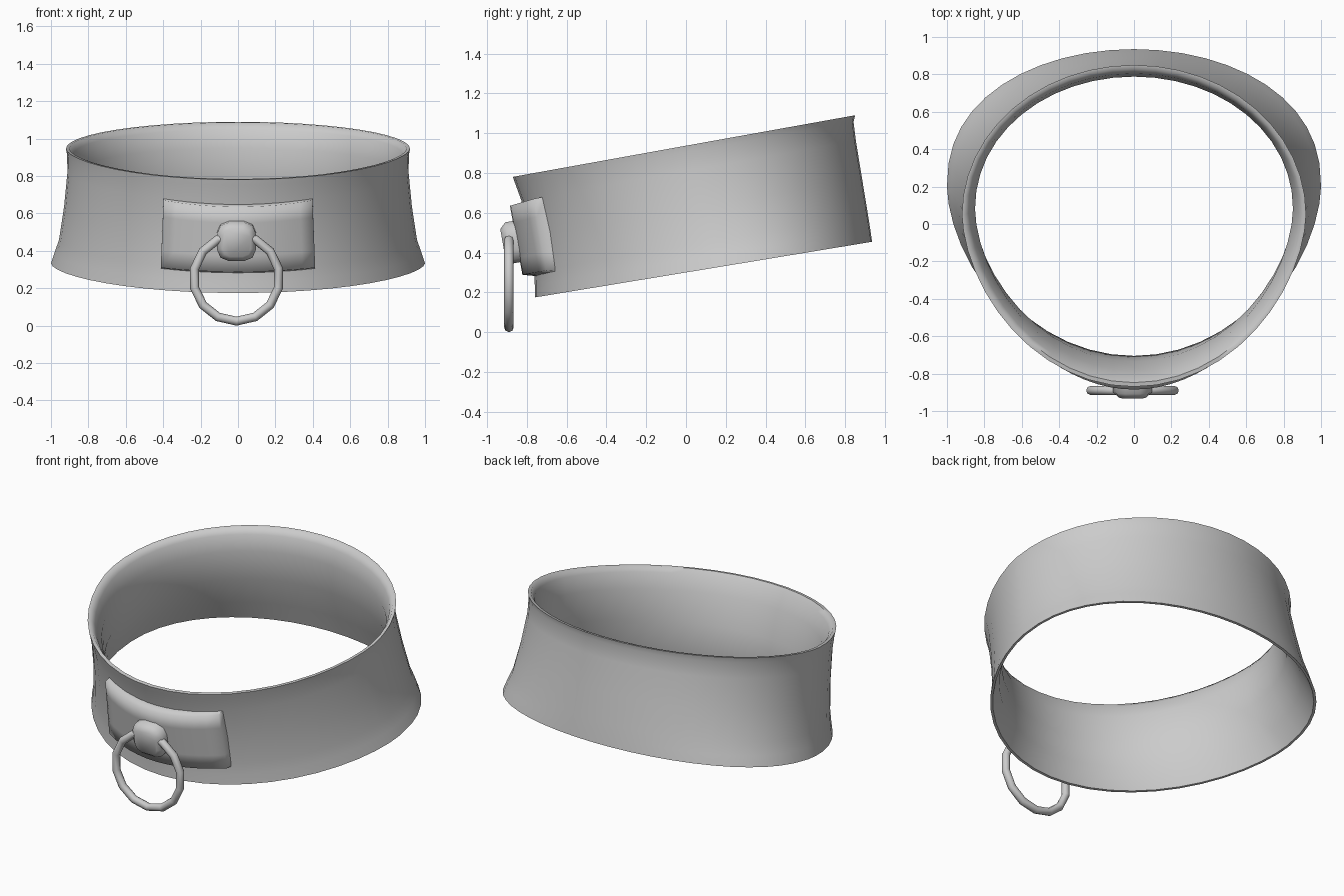
import bpy, bmesh
from math import sin, cos, pi, radians

if "Cube" in bpy.data.objects:
    bpy.data.objects.remove(bpy.data.objects["Cube"])


def mesh_object(name, verts, faces, angle=40):
    me = bpy.data.meshes.new(name)
    me.from_pydata(verts, [], faces)
    bm = bmesh.new()
    bm.from_mesh(me)
    bmesh.ops.recalc_face_normals(bm, faces=bm.faces)
    bm.to_mesh(me)
    bm.free()
    ob = bpy.data.objects.new(name, me)
    bpy.context.collection.objects.link(ob)
    smooth(ob, angle)
    return ob


def smooth(ob, angle):
    bpy.ops.object.select_all(action='DESELECT')
    ob.select_set(True)
    bpy.context.view_layer.objects.active = ob
    bpy.ops.object.shade_smooth_by_angle(angle=radians(angle))


# Collar band: closed loop of egg-shaped rings (height 0-1, half width, front y, back y, centre y)
RINGS = [
    (0.00, 1.000, -0.760, 0.935, 0.20),
    (0.10, 0.980, -0.760, 0.926, 0.18),
    (0.21, 0.957, -0.763, 0.915, 0.15),
    (0.50, 0.930, -0.787, 0.885, 0.10),
    (0.80, 0.912, -0.828, 0.854, 0.06),
    (0.95, 0.914, -0.860, 0.842, 0.05),
    (1.00, 0.920, -0.870, 0.850, 0.05),
    (1.00, 0.902, -0.848, 0.828, 0.05),
    (0.95, 0.880, -0.828, 0.805, 0.06),
    (0.80, 0.850, -0.785, 0.788, 0.08),
    (0.50, 0.860, -0.735, 0.815, 0.10),
    (0.20, 0.925, -0.705, 0.880, 0.15),
    (0.00, 0.985, -0.745, 0.920, 0.20),
]
N = 48
verts, faces = [], []
for t, a, yf, yb, yc in RINGS:
    for i in range(N):
        th = 2 * pi * i / N
        s = sin(th)
        if s > 0:
            y = yc + (yb - yc) * s ** (0.87 + 0.13 * t)
        else:
            y = yc - (yc - yf) * abs(s) ** 1.16
        z = (1 - t) * (0.30 + 0.165 * y) + t * (0.937 + 0.18 * y)
        verts.append((a * cos(th), y, z))
R = len(RINGS)
for r in range(R):
    for i in range(N):
        j, q = (i + 1) % N, (r + 1) % R
        faces.append((r * N + i, r * N + j, q * N + j, q * N + i))
mesh_object("collar_band", verts, faces, 60)

# Front plate: curved rectangular pad, front sheet and buried back sheet
NX, NZ = 12, 4
verts, faces = [], []
for depth in (0.0, 0.06):
    for k in range(NZ + 1):
        v = k / NZ
        for i in range(NX + 1):
            u = 2 * i / NX - 1
            x = u * (0.413 - 0.015 * v)
            y = -0.822 - 0.063 * v + 0.12 * u * u + depth
            z = 0.288 + 0.347 * v + (0.022 + 0.013 * v) * u * u
            verts.append((x, y, z + depth * 0.3 * (v - 0.3)))
W, S = NX + 1, (NX + 1) * (NZ + 1)
for base in (0, S):
    for k in range(NZ):
        for i in range(NX):
            p = base + k * W + i
            faces.append((p, p + 1, p + W + 1, p + W))
edge = (list(range(W)) + [k * W + NX for k in range(1, NZ + 1)]
        + [NZ * W + i for i in range(NX - 1, -1, -1)]
        + [k * W for k in range(NZ - 1, 0, -1)])
for p, q in zip(edge, edge[1:] + edge[:1]):
    faces.append((p, q, q + S, p + S))
mesh_object("front_plate", verts, faces, 89)

# Stud: rounded octagonal block leaning with the plate
bpy.ops.mesh.primitive_cube_add(size=1, location=(-0.008, -0.876, 0.451),
                                rotation=(radians(10), 0, 0))
stud = bpy.context.object
stud.name = "ring_stud"
stud.scale = (0.21, 0.09, 0.21)
bpy.ops.object.transform_apply(location=False, rotation=False, scale=True)
bm = bmesh.new()
bm.from_mesh(stud.data)
depth_edges = [e for e in bm.edges if abs((e.verts[0].co - e.verts[1].co).y) > 0.05]
bmesh.ops.bevel(bm, geom=depth_edges, offset=0.065, segments=2, profile=0.5, affect='EDGES')
front = [f for f in bm.faces if f.normal.y < -0.9]
rim = {e for f in front for e in f.edges}
bmesh.ops.bevel(bm, geom=list(rim), offset=0.03, segments=1, profile=0.5, affect='EDGES')
bm.to_mesh(stud.data)
bm.free()
smooth(stud, 80)

# Hanging ring
bpy.ops.mesh.primitive_torus_add(location=(-0.008, -0.89, 0.254), rotation=(pi / 2, 0, 0),
                                 major_segments=14, minor_segments=8,
                                 major_radius=0.230, minor_radius=0.024)
ring = bpy.context.object
ring.name = "hanging_ring"
ring.rotation_euler = (pi / 2, pi / 14, 0)
smooth(ring, 60)
